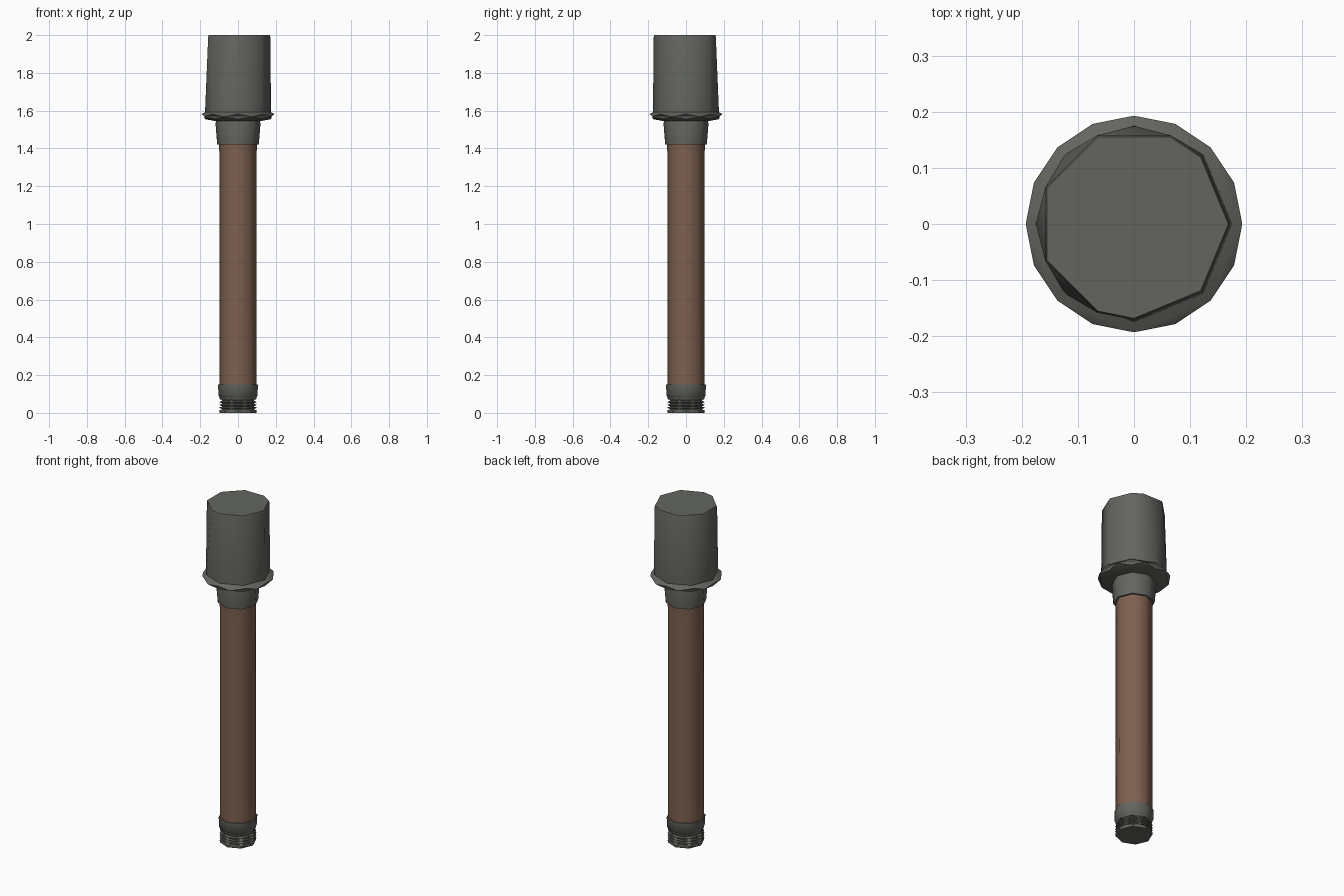
import bpy
import bmesh
from math import cos, sin, radians

cube = bpy.data.objects.get("Cube")
if cube:
    bpy.data.objects.remove(cube, do_unlink=True)


def material(name, colour):
    m = bpy.data.materials.new(name)
    m.use_nodes = True
    m.diffuse_color = colour
    m.node_tree.nodes["Principled BSDF"].inputs["Base Color"].default_value = colour
    return m


GREY = material("grey steel", (0.125, 0.13, 0.115, 1))
WOOD = material("brown wood", (0.21, 0.118, 0.08, 1))

# Ring outlines, as angles in degrees
OCTAGON = [45 * i for i in range(8)]
TURNED = [45 * i + 22.5 for i in range(8)]
CROWN = [0, 45, 67.5, 112.5, 157.5, 202.5, 247.5, 270, 315]


def turned_part(name, rings, mat, smooth=50):
    """Stack rings of (radius, height, angles) from bottom to top and close both ends."""
    bm = bmesh.new()
    loops = []
    for r, z, angles in rings:
        loops.append([bm.verts.new((r * cos(radians(a)), r * sin(radians(a)), z)) for a in angles])
    for i in range(len(rings) - 1):
        low, high = loops[i], loops[i + 1]
        la, ha = rings[i][2], rings[i + 1][2]
        p = q = 0
        # Zip the two rings together, always stepping to the nearer corner
        while p < len(low) or q < len(high):
            next_p = (la + [la[0] + 360])[p + 1] if p < len(low) else 999
            next_q = (ha + [ha[0] + 360])[q + 1] if q < len(high) else 999
            corners = [low[p % len(low)]]
            step_p, step_q = next_p <= next_q, next_q <= next_p
            if step_p:
                corners.append(low[(p + 1) % len(low)])
            if step_q:
                corners.append(high[(q + 1) % len(high)])
            corners.append(high[q % len(high)])
            bm.faces.new(corners)
            p += step_p
            q += step_q
    bm.faces.new(loops[0][::-1])
    bm.faces.new(loops[-1])
    bmesh.ops.recalc_face_normals(bm, faces=bm.faces)
    mesh = bpy.data.meshes.new(name)
    bm.to_mesh(mesh)
    bm.free()
    mesh.materials.append(mat)
    obj = bpy.data.objects.new(name, mesh)
    bpy.context.collection.objects.link(obj)
    bpy.ops.object.select_all(action="DESELECT")
    obj.select_set(True)
    bpy.context.view_layer.objects.active = obj
    bpy.ops.object.shade_smooth_by_angle(angle=radians(smooth))
    return obj


# Head canister, tapering to the top
turned_part("head", [(0.175, 1.58, OCTAGON), (0.171, 1.99, CROWN), (0.168, 2.0, CROWN)], GREY)

# Rolled rim under the head
turned_part("head_rim", [(0.12, 1.545, OCTAGON), (0.175, 1.555, OCTAGON), (0.193, 1.568, TURNED),
                         (0.193, 1.582, OCTAGON), (0.175, 1.592, OCTAGON)], GREY, 30)

# Socket joining head and handle
turned_part("socket", [(0.11, 1.42, OCTAGON), (0.119, 1.53, OCTAGON), (0.115, 1.55, OCTAGON)], GREY)

# Wooden handle
turned_part("handle", [(0.099, 0.14, OCTAGON), (0.098, 1.3, OCTAGON), (0.1, 1.44, OCTAGON)], WOOD)

# Collar at the foot of the handle
turned_part("foot_collar", [(0.096, 0.07, OCTAGON), (0.1, 0.088, OCTAGON),
                            (0.104, 0.092, OCTAGON), (0.105, 0.15, OCTAGON)], GREY)

# Screw thread, as alternating ridges and grooves
thread = [(0.098, 0.0, OCTAGON)]
for i in range(4):
    z = 0.012 + 0.015 * i
    thread += [(0.1, z, OCTAGON), (0.09, z + 0.008, TURNED)]
turned_part("screw_thread", thread + [(0.092, 0.075, OCTAGON)], GREY, 30)
